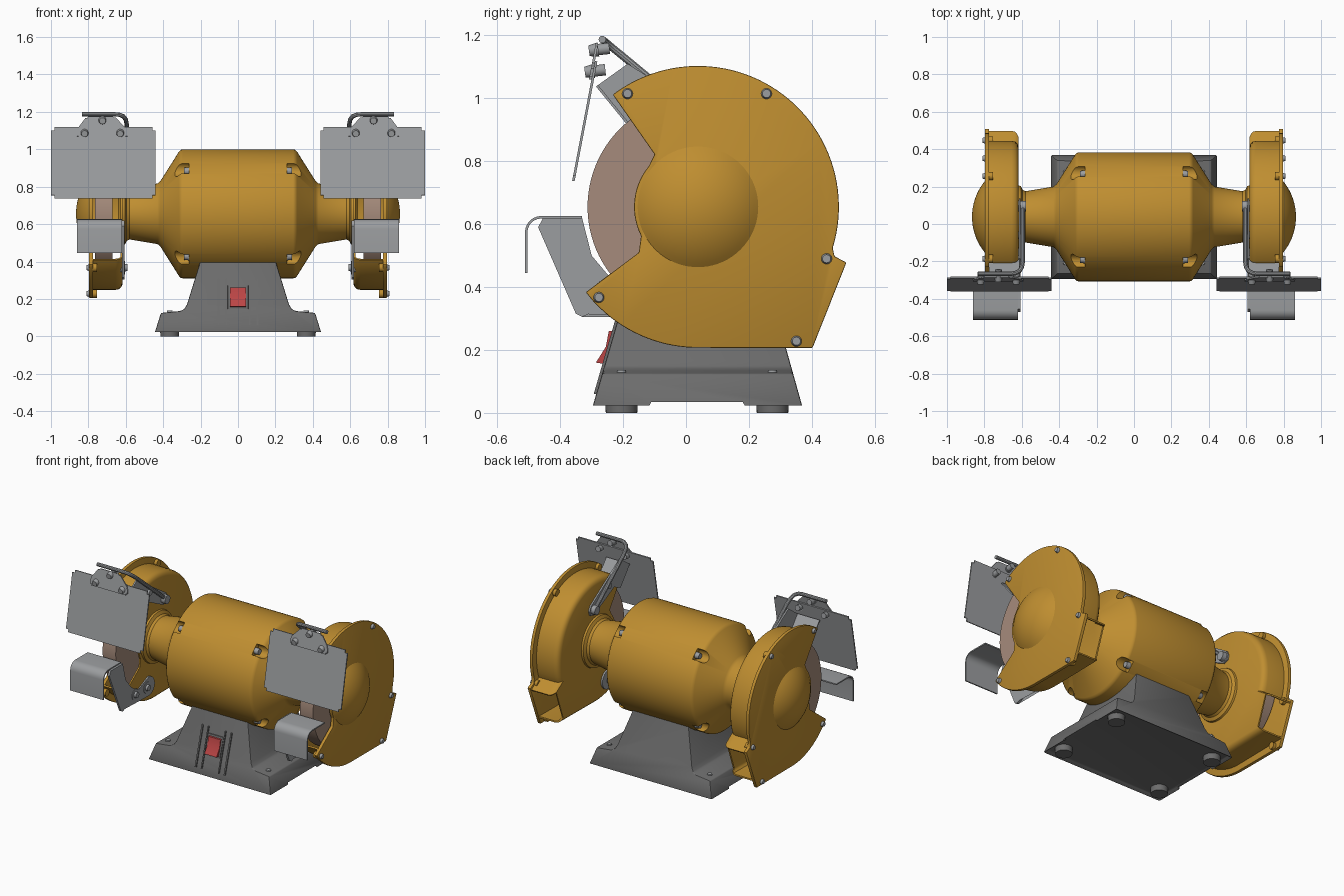
import bpy, bmesh
from math import sin, cos, radians, pi, sqrt
from mathutils import Vector, Matrix

if "Cube" in bpy.data.objects:
    bpy.data.objects.remove(bpy.data.objects["Cube"])

CY, CZ = 0.038, 0.655          # spindle axis (runs along x)


def material(name, col):
    m = bpy.data.materials.new(name)
    m.diffuse_color = (*col, 1)
    m.use_nodes = True
    m.node_tree.nodes["Principled BSDF"].inputs["Base Color"].default_value = m.diffuse_color
    return m


OCHRE = material("ochre_paint", (0.52, 0.27, 0.03))
STONE = material("grinding_stone", (0.38, 0.26, 0.20))
RED = material("red_plastic", (0.50, 0.06, 0.06))
DARK = material("dark_grey", (0.15, 0.15, 0.15))
STEEL = material("steel", (0.33, 0.34, 0.35))


def finish(name, bm, mat, solid=0, bevel=0, mirror=False):
    bmesh.ops.recalc_face_normals(bm, faces=bm.faces)
    me = bpy.data.meshes.new(name)
    bm.to_mesh(me)
    bm.free()
    ob = bpy.data.objects.new(name, me)
    bpy.context.collection.objects.link(ob)
    if mat:
        me.materials.append(mat)
    if solid:
        s = ob.modifiers.new("solid", 'SOLIDIFY')
        s.thickness, s.offset = solid, 0
    if bevel:
        b = ob.modifiers.new("bevel", 'BEVEL')
        b.width, b.segments, b.limit_method = bevel, 2, 'ANGLE'
    if mirror:
        ob.modifiers.new("mirror", 'MIRROR')
    return ob


def prism(name, pts, x0, x1, mat, **kw):
    """Closed (y, z) outline extruded along x."""
    bm = bmesh.new()
    f = bm.faces.new([bm.verts.new((x0, y, z)) for y, z in pts])
    r = bmesh.ops.extrude_face_region(bm, geom=[f])
    vs = [g for g in r["geom"] if isinstance(g, bmesh.types.BMVert)]
    bmesh.ops.translate(bm, verts=vs, vec=(x1 - x0, 0, 0))
    return finish(name, bm, mat, **kw)


def strip(name, pts, x0, x1, mat, thick, **kw):
    """Open (y, z) path extruded along x as sheet metal."""
    bm = bmesh.new()
    a, b = [[bm.verts.new((x, y, z)) for y, z in pts] for x in (x0, x1)]
    for i in range(len(pts) - 1):
        bm.faces.new((a[i], a[i + 1], b[i + 1], b[i]))
    return finish(name, bm, mat, solid=thick, **kw)


def lathe(name, prof, mat, n=72, **kw):
    """(x, radius) profile turned about the spindle axis."""
    bm = bmesh.new()
    rings = [[bm.verts.new((x, CY + r * cos(2 * pi * i / n), CZ + r * sin(2 * pi * i / n)))
              for i in range(n)] for x, r in prof]
    for a, b in zip(rings, rings[1:]):
        for i in range(n):
            j = (i + 1) % n
            bm.faces.new((a[i], a[j], b[j], b[i]))
    bmesh.ops.remove_doubles(bm, verts=bm.verts, dist=1e-5)
    return finish(name, bm, mat, **kw)


def cyls(name, items, mat, n=20, **kw):
    """Cylinders or cones from p0 to p1 with radii r0, r1, in one object."""
    bm = bmesh.new()
    for p0, p1, r0, r1 in items:
        p0, p1 = Vector(p0), Vector(p1)
        d = p1 - p0
        mtx = Matrix.Translation((p0 + p1) / 2) @ d.to_track_quat('Z', 'Y').to_matrix().to_4x4()
        bmesh.ops.create_cone(bm, cap_ends=True, segments=n, radius1=r0, radius2=r1,
                              depth=d.length, matrix=mtx)
    return finish(name, bm, mat, **kw)


def arc(a0, a1, r, n):
    return [(CY + r * cos(radians(a0 + (a1 - a0) * i / n)),
             CZ + r * sin(radians(a0 + (a1 - a0) * i / n))) for i in range(n + 1)]


def subtract(ob, cutter):
    m = ob.modifiers.new("cut", 'BOOLEAN')
    m.operation, m.object, m.solver = 'DIFFERENCE', cutter, 'EXACT'
    cutter.hide_render = True
    cutters.append(cutter)


cutters = []

# motor housing with necks and bolt pockets
half = [(0.295, 0.345), (0.306, 0.342), (0.316, 0.332), (0.415, 0.175), (0.43, 0.162),
        (0.58, 0.137), (0.595, 0.145), (0.605, 0.165), (0.625, 0.17), (0.625, 0)]
motor = lathe("motor_housing", [(-x, r) for x, r in reversed(half)] + half, OCHRE, n=96)
pockets, bolts = [], []
for s in (-1, 1):
    for a in (45, 135, 225, 315):
        c, d = cos(radians(a)), sin(radians(a))
        pockets.append(((s * 0.262, CY + 0.335 * c, CZ + 0.335 * d),
                        (s * 0.45, CY + 0.335 * c, CZ + 0.335 * d), 0.038, 0.038))
        bolts.append(((s * 0.255, CY + 0.322 * c, CZ + 0.322 * d),
                      (s * 0.29, CY + 0.322 * c, CZ + 0.322 * d), 0.022, 0.018))
subtract(motor, cyls("pocket_cutter", pockets, None))
cyls("motor_bolts", bolts, STEEL)


# pedestal base, hollow underneath
def front_y(z):
    return -0.297 + 0.29 * (z - 0.02)


side = [(0.445, 0.02), (0.412, 0.125), (0.31, 0.135), (0.288, 0.145), (0.272, 0.172),
        (0.205, 0.39), (0.19, 0.45)]
outline = side + [(-x, z) for x, z in reversed(side)]
bm = bmesh.new()
fr = [bm.verts.new((x, front_y(z), z)) for x, z in outline]
bk = [bm.verts.new((x, 0.37 - 0.28 * (z - 0.02), z)) for x, z in outline]
bm.faces.new(fr)
bm.faces.new(bk)
for i in range(len(outline)):
    j = (i + 1) % len(outline)
    bm.faces.new((fr[i], fr[j], bk[j], bk[i]))
bmesh.ops.recalc_face_normals(bm, faces=bm.faces)
under = [f for f in bm.faces if f.normal.z < -0.9]
bmesh.ops.inset_individual(bm, faces=under, thickness=0.03, depth=-0.018)
base = finish("pedestal_base", bm, DARK, bevel=0.006)
subtract(base, prism("arch_cutter", [(-0.13, 0), (-0.11, 0.035), (0.18, 0.035), (0.2, 0)],
                     -0.5, 0.5, None))
cyls("rubber_feet", [((x, y, 0.05), (x, y, 0), 0.052, 0.05)
                     for x in (-0.365, 0.365) for y in (-0.205, 0.275)], DARK, n=32)
cyls("base_screws", [((x, y, 0.11), (x, y, 0.137), 0.018, 0.014)
                     for x in (-0.365, 0.365) for y in (-0.205, 0.275)], STEEL)


# switch, its bezel and ribs
def slab(name, x0, x1, z0, z1, out, mat, **kw):
    prism(name, [(front_y(z0) + 0.02, z0), (front_y(z0) - out, z0),
                 (front_y(z1) - out, z1), (front_y(z1) + 0.02, z1)], x0, x1, mat, **kw)


slab("switch_bezel", -0.055, 0.055, 0.145, 0.272, 0.007, DARK, bevel=0.002)
prism("rocker_switch", [(front_y(0.155), 0.155), (front_y(0.16) - 0.03, 0.16),
                        (front_y(0.21) - 0.013, 0.21), (front_y(0.26) - 0.018, 0.26),
                        (front_y(0.262), 0.262)], -0.044, 0.044, RED)
slab("switch_rib_inner", 0.058, 0.066, 0.06, 0.31, 0.008, DARK, mirror=True)
slab("switch_rib_outer", 0.1, 0.11, 0.06, 0.31, 0.008, DARK, mirror=True)

# grinding wheels
lathe("grinding_wheel", [(0.67, 0), (0.67, 0.351), (0.765, 0.351), (0.765, 0)], STONE,
      n=96, mirror=True)


# wheel guards: outer cover, hollow body with rear chute, dome, screws
def guard_outline(r, chute, end_a):
    top = arc(127.2, end_a, r, 48)
    low = arc(-92, -142.7, r, 18)
    hub = [(-0.15, 0.51)] + arc(207, 140, 0.203, 14) + [(-0.1, 0.822)]
    pts = top + chute + low + hub
    mouth = len(top) + len(chute) - 2
    first = len(top) + len(chute) + len(low) - 1
    return pts, {mouth} | set(range(first, len(pts)))


cover, _ = guard_outline(0.448, [(0.472, 0.498), (0.51, 0.478), (0.402, 0.206)], -17)
prism("guard_cover", cover, 0.775, 0.797, OCHRE, bevel=0.004, mirror=True)
pts, gaps = guard_outline(0.402, [(0.495, 0.462), (0.42, 0.258)], -20)
bm = bmesh.new()
rings = [[bm.verts.new((x, CY + (y - CY) * k, CZ + (z - CZ) * k)) for y, z in pts]
         for x, k in ((0.622, 0.93), (0.627, 0.965), (0.637, 0.99), (0.655, 1.0), (0.78, 1.0))]
bm.faces.new(rings[0])
for a, b in zip(rings, rings[1:]):
    for i in range(len(pts)):
        if i not in gaps:
            j = (i + 1) % len(pts)
            bm.faces.new((a[i], a[j], b[j], b[i]))
finish("guard_body", bm, OCHRE, solid=0.01, mirror=True)
R = (0.193 ** 2 + 0.07 ** 2) / 0.14
lathe("guard_dome", [(0.796, 0.193)] + [(0.866 - R + sqrt(R * R - r * r), r) for r in
      [0.193 * (1 - i / 12) for i in range(13)]], OCHRE, mirror=True)
spots = [(-0.186, 1.015), (0.256, 1.015), (0.447, 0.49), (-0.277, 0.367), (0.351, 0.228)]
cyls("guard_screws", [((0.79, y, z), (0.811, y, z), 0.019, 0.013) for y, z in spots],
     STEEL, mirror=True)
cyls("guard_screw_bosses", [((0.755, y, z), (0.778, y, z), 0.022, 0.022) for y, z in spots],
     OCHRE, mirror=True)

# tool rests with slotted-arm brackets
bend = [(-0.46 - 0.048 * sin(radians(a)), 0.574 + 0.048 * cos(radians(a)))
        for a in range(0, 91, 15)]
strip("tool_rest", [(-0.33, 0.622)] + bend + [(-0.508, 0.445)], 0.62, 0.862, STEEL, 0.008,
      mirror=True)
tip = [(-0.06 + 0.062 * cos(radians(a)), 0.367 + 0.062 * sin(radians(a)))
       for a in range(-90, 91, 18)]
prism("tool_rest_bracket", [(-0.47, 0.59), (-0.455, 0.619), (-0.33, 0.619), (-0.30, 0.5),
      (-0.24, 0.429)] + tip + [(-0.33, 0.305), (-0.35, 0.315)], 0.606, 0.62, STEEL, mirror=True)
cyls("tool_rest_bolts", [((0.63, y, 0.367), (0.59, y, 0.367), 0.024, 0.018)
                         for y in (-0.2, -0.08)]
     + [((0.61, y, 0.367), (0.603, y, 0.367), 0.036, 0.036) for y in (-0.2, -0.08)],
     STEEL, mirror=True)

# spark deflectors and their mounting straps
strip("spark_deflector", [(-0.187, 0.922), (-0.283, 1.04)], 0.61, 0.775, STEEL, 0.008, mirror=True)
prism("deflector_strap", [(-0.283, 1.04), (-0.185, 1.11), (0.12, 0.915), (0.135, 0.885),
      (0.125, 0.855), (0.09, 0.845), (-0.12, 0.95), (-0.187, 0.922)], 0.606, 0.616, STEEL,
      mirror=True)
cyls("strap_clamp", [((0.63, 0.095, 0.885), (0.578, 0.095, 0.885), 0.03, 0.028),
                     ((0.63, -0.06, 0.985), (0.592, -0.06, 0.985), 0.022, 0.018)],
     STEEL, mirror=True)

# bent support rods
cu = bpy.data.curves.new("shield_rod", 'CURVE')
cu.dimensions, cu.bevel_depth, cu.bevel_resolution, cu.use_fill_caps = '3D', 0.012, 3, True
path = [(0.835, -0.266, 1.187), (0.66, -0.266, 1.187), (0.635, -0.263, 1.185),
        (0.613, -0.252, 1.176), (0.6, -0.232, 1.159), (0.595, -0.2, 1.133), (0.595, 0.095, 0.889)]
sp = cu.splines.new('POLY')
sp.points.add(len(path) - 1)
for p, co in zip(sp.points, path):
    p.co = (*co, 1)
rod = bpy.data.objects.new("shield_rod", cu)
bpy.context.collection.objects.link(rod)
cu.materials.append(STEEL)
rod.modifiers.new("mirror", 'MIRROR')


# tilted eye shields with hinge plates
def shield_y(z):
    return -0.358 + 0.19 * (z - 0.737)


def tilted(name, pts, off, rnd):
    bm = bmesh.new()
    bm.faces.new([bm.verts.new((x, shield_y(z) + off, z)) for x, z in pts])
    bmesh.ops.bevel(bm, geom=bm.verts[:], offset=rnd, segments=4, affect='VERTICES')
    finish(name, bm, STEEL, solid=0.008, mirror=True)


tilted("eye_shield", [(0.44, 0.737), (1.0, 0.737), (1.0, 1.118), (0.44, 1.118)], 0, 0.018)
tilted("shield_hinge", [(0.592, 1.06), (0.862, 1.06), (0.862, 1.105), (0.81, 1.175),
                        (0.66, 1.175), (0.592, 1.105)], -0.008, 0.01)
knobs = []
for x, z in ((0.63, 1.087), (0.82, 1.087), (0.725, 1.155)):
    y = shield_y(z)
    knobs += [((x, y, z), (x, y - 0.03, z - 0.004), 0.023, 0.017),
              ((x, y, z), (x, y + 0.035, z + 0.004), 0.018, 0.018)]
cyls("shield_bolts", knobs, STEEL, mirror=True)

# apply modifiers, drop cutters, shade
bpy.ops.object.select_all(action='DESELECT')
for ob in bpy.context.scene.objects:
    if ob not in cutters:
        ob.select_set(True)
bpy.context.view_layer.objects.active = motor
bpy.ops.object.convert(target='MESH')
for c in cutters:
    bpy.data.objects.remove(c)
bpy.ops.object.shade_smooth_by_angle(angle=radians(32))
